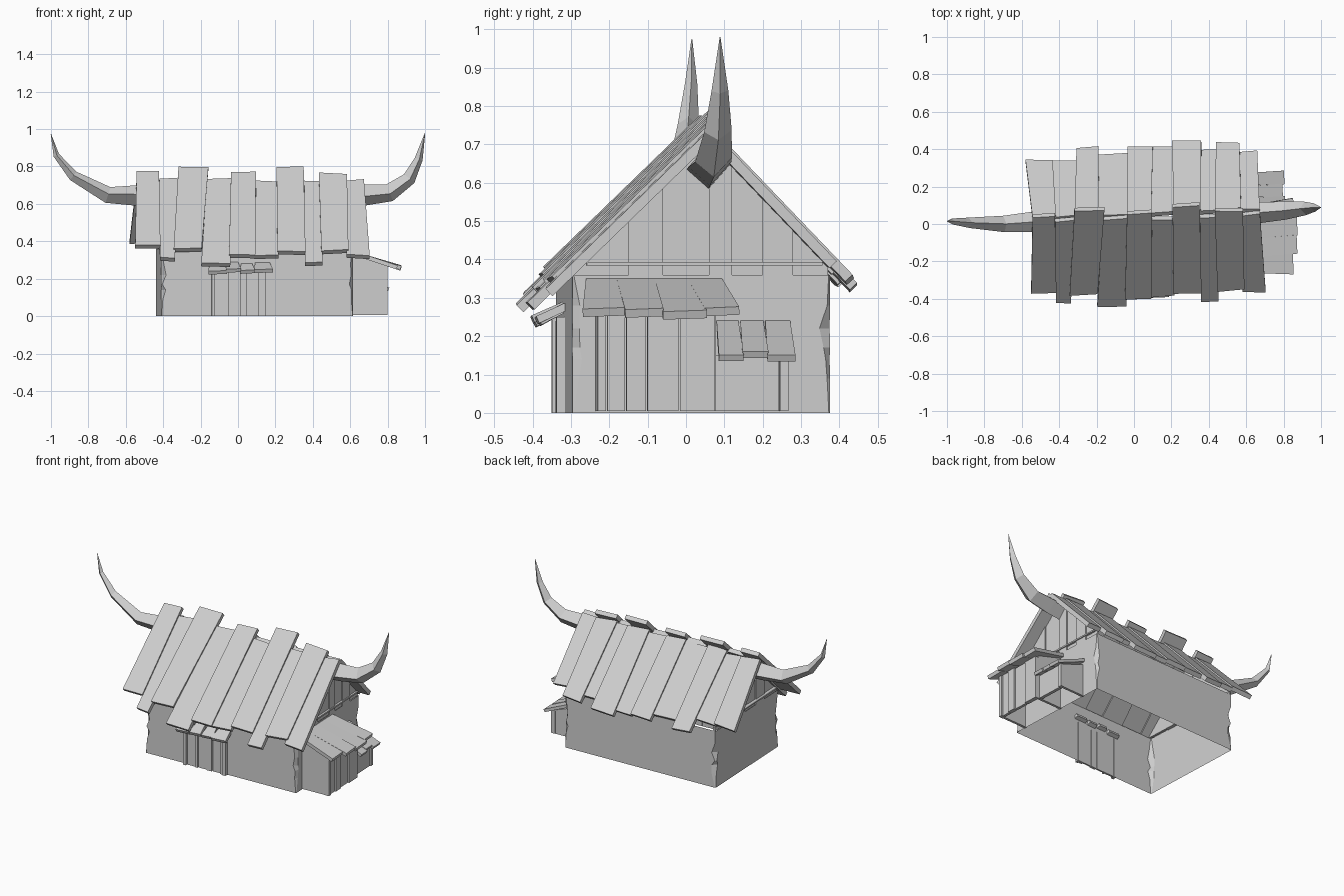
import bpy, bmesh, random
from mathutils import Vector

random.seed(4)
if "Cube" in bpy.data.objects:
    bpy.data.objects.remove(bpy.data.objects["Cube"], do_unlink=True)

grey = bpy.data.materials.new("plain_grey")
grey.use_nodes = True
grey.diffuse_color = (0.62, 0.62, 0.62, 1)
grey.node_tree.nodes["Principled BSDF"].inputs["Base Color"].default_value = (0.62, 0.62, 0.62, 1)

TURN = 0.0428  # the whole house stands slightly turned


def finish(name, bm):
    bmesh.ops.recalc_face_normals(bm, faces=bm.faces[:])
    mesh = bpy.data.meshes.new(name)
    bm.to_mesh(mesh)
    bm.free()
    mesh.materials.append(grey)
    obj = bpy.data.objects.new(name, mesh)
    obj.rotation_euler.z = TURN
    bpy.context.collection.objects.link(obj)


def slab(bm, corners, thick):
    """Board: a quad thickened along its normal."""
    pts = [Vector(c) for c in corners]
    n = (pts[1] - pts[0]).cross(pts[2] - pts[0]).normalized() * thick
    low = [bm.verts.new(p) for p in pts]
    top = [bm.verts.new(p + n) for p in pts]
    bm.faces.new(low[::-1])
    bm.faces.new(top)
    for i in range(len(pts)):
        j = (i + 1) % len(pts)
        bm.faces.new((low[i], low[j], top[j], top[i]))


def box(bm, x0, x1, y0, y1, z0, z1):
    slab(bm, [(x0, y0, z0), (x1, y0, z0), (x1, y1, z0), (x0, y1, z0)], z1 - z0)


X0, X1, Y0, Y1, WALL = -0.425, 0.603, -0.322, 0.35, 0.36
SILL = 0.39


# Undersides of the two roof slopes
def front_z(y):
    return 0.385 + (y + 0.295) * 0.97


def back_z(y):
    return 0.39 - (y - 0.334) * 1.045


# House walls: an open shell with chipped corners
bm = bmesh.new()
rings = []
for z in (0, 0.09, 0.14, 0.17, 0.22, 0.28, WALL):
    ring = []
    for cx, cy, flip in ((X0, Y0, 0), (X1, Y0, 1), (X1, Y1, 0), (X0, Y1, 1)):
        chip = 0.004 if z in (0, WALL) else 0.03
        a, b = random.uniform(0.003, chip), random.uniform(0.003, chip)
        sx, sy = (1 if cx < 0 else -1), (1 if cy < 0 else -1)
        pair = [(cx, cy + sy * a, z), (cx + sx * b, cy, z)]
        ring += [bm.verts.new(p) for p in (pair[::-1] if flip else pair)]
    rings.append(ring)
for lo, hi in zip(rings, rings[1:]):
    for i in range(8):
        j = (i + 1) % 8
        bm.faces.new((lo[i], lo[j], hi[j], hi[i]))
finish("house_walls", bm)

# Gable ends: upright boards of uneven depth and a sill
bm = bmesh.new()
seams = (-0.316, -0.176, -0.086, 0.034, 0.094, 0.174, 0.254, 0.345)
for x, s in ((X0, -1), (X1, 1)):
    for k, (a, b) in enumerate(zip(seams, seams[1:])):
        za, zb = min(front_z(a), back_z(a)), min(front_z(b), back_z(b))
        pts = [(x - s * 0.02, a, WALL - 0.004), (x - s * 0.02, b, WALL - 0.004),
               (x - s * 0.02, b, zb), (x - s * 0.02, a, za)]
        slab(bm, pts if s > 0 else pts[::-1], 0.02 if k % 2 else 0.013)
    box(bm, x - 0.015, x + 0.006, -0.285, 0.33, SILL - 0.006, SILL + 0.003)
finish("gable_boards", bm)

# Roof boards: (top left, top right, bottom left, bottom right, top y, bottom y)
front = [(-.54, -.42, -.565, -.43, .075, -.331), (-.42, -.315, -.435, -.355, .046, -.386),
         (-.315, -.155, -.36, -.21, .1, -.351), (-.165, -.035, -.215, -.06, .045, -.417),
         (-.035, .098, -.065, .075, .07, -.383), (.098, .21, .07, .2, .036, -.378),
         (.21, .355, .195, .345, .098, -.364), (.355, .44, .34, .435, .035, -.415),
         (.435, .585, .43, .575, .068, -.364), (.58, .675, .565, .688, .036, -.37)]
back = [(-.54, -.415, -.565, -.42, .036, .35), (-.415, -.315, -.425, -.293, .036, .34),
        (-.315, -.185, -.29, -.172, .036, .4), (-.185, -.035, -.177, -.018, .036, .36),
        (-.035, .095, -.018, .118, .036, .397), (.095, .215, .118, .225, .036, .39),
        (.215, .36, .222, .378, .036, .418), (.355, .445, .377, .462, .036, .362),
        (.435, .575, .457, .582, .036, .4), (.575, .675, .582, .675, .036, .342)]
for name, boards, height in (("front_roof_boards", front, front_z), ("back_roof_boards", back, back_z)):
    bm = bmesh.new()
    for k, (tl, tr, bl, br, ty, by) in enumerate(boards):
        lift = 0.012 if k % 2 == 0 else 0.0
        skew = random.uniform(-0.01, 0.01)
        pts = [(bl, by, height(by) + lift), (br, by + skew, height(by + skew) + lift),
               (tr, ty - skew, height(ty - skew) + lift), (tl, ty, height(ty) + lift)]
        slab(bm, pts if height is front_z else pts[::-1], 0.026)
    finish(name, bm)


# Horns: tapering four-sided sweeps on the ends of the ridge beam
def horn(name, path):
    bm = bmesh.new()
    rings = []
    for i, (x, y, z, r) in enumerate(path):
        a, b = path[max(i - 1, 0)], path[min(i + 1, len(path) - 1)]
        along = Vector((b[0] - a[0], 0, b[2] - a[2])).normalized()
        up = Vector((-along.z, 0, along.x))
        side = Vector((0, 1, 0))
        c = Vector((x, y, z))
        rings.append([bm.verts.new(c + d * r) for d in
                      (up, side + up * 0.12, -up, -side - up * 0.12)])
    for lo, hi in zip(rings, rings[1:]):
        for i in range(4):
            j = (i + 1) % 4
            bm.faces.new((lo[i], lo[j], hi[j], hi[i]))
    bm.faces.new(rings[0])
    bm.faces.new(rings[-1])
    finish(name, bm)


horn("left_horn", [(.56, .034, .64, .058), (.683, .033, .648, .056), (.813, .037, .66, .048),
                   (.918, .044, .735, .036), (.969, .047, .84, .022), (1.003, .046, .98, .001)])
horn("right_horn", [(-.4, .034, .64, .056), (-.55, .034, .645, .054), (-.695, .03, .648, .044),
                    (-.88, .044, .75, .028), (-.97, .055, .86, .016), (-.999, .058, .975, .001)])

# Front door: upright boards and posts
bm = bmesh.new()
for x0, x1, out, top in ((-.155, -.137, .022, .25), (-.135, -.077, .008, .24), (-.075, -.063, .015, .24),
                         (-.06, -.007, .006, .24), (-.003, .033, .012, .24), (.037, .09, .006, .24),
                         (.093, .113, .015, .24), (.115, .133, .022, .25)):
    box(bm, x0, x1, Y0 - out, Y0 + 0.004, 0, top)
finish("door_boards", bm)

# Awning over the door
bm = bmesh.new()
for x0, x1, y, z in ((-.175, -.075, -.385, .222), (-.08, 0, -.395, .232),
                     (-.005, .075, -.38, .226), (.07, .17, -.39, .23)):
    slab(bm, [(x0, y, z), (x1, y, z + .004), (x1 - .015, -.3, z + .045), (x0 + .01, -.3, z + .045)], 0.02)
finish("door_awning", bm)

# Side shed: upright boards on three sides
bm = bmesh.new()
seams = (-.264, -.239, -.189, -.134, -.049, .046)
for k, (a, b) in enumerate(zip(seams, seams[1:])):
    box(bm, .765, .79 - .008 * (k % 2), a, b - .004, .005, .27)
for y in (-.262, .03):
    slab(bm, [(X1 - .01, y, .005), (.77, y, .005), (.77, y, .28), (X1 - .01, y, .33)], -0.015)
finish("shed_walls", bm)

# Shed roof
bm = bmesh.new()
for a, b, c, d, x, z in ((-.305, -.192, -.286, -.201, .835, .25), (-.195, -.095, -.206, -.106, .86, .248),
                         (-.097, .018, -.106, -.016, .865, .243), (.013, .103, -.021, .069, .85, .252)):
    slab(bm, [(x, a, z), (x, b, z + .004), (X1 - .01, d, .33), (X1 - .01, c, .33)], 0.022)
finish("shed_roof_boards", bm)

# Low lean-to beside the shed
bm = bmesh.new()
for a, b, x in ((.046, .21, .765), (.212, .234, .772)):
    box(bm, .745, x, a, b, 0.005, .15)
slab(bm, [(X1 - .01, .232, .005), (.76, .232, .005), (.76, .232, .15), (X1 - .01, .232, .21)], 0.015)
finish("lean_to_walls", bm)

bm = bmesh.new()
for a, b, x, z in ((.051, .116, .805, .135), (.113, .181, .795, .143), (.178, .251, .806, .134)):
    slab(bm, [(x, a, z), (x, b, z), (X1 - .01, b - .005, .225), (X1 - .01, a + .003, .225)], 0.018)
finish("lean_to_roof_boards", bm)
